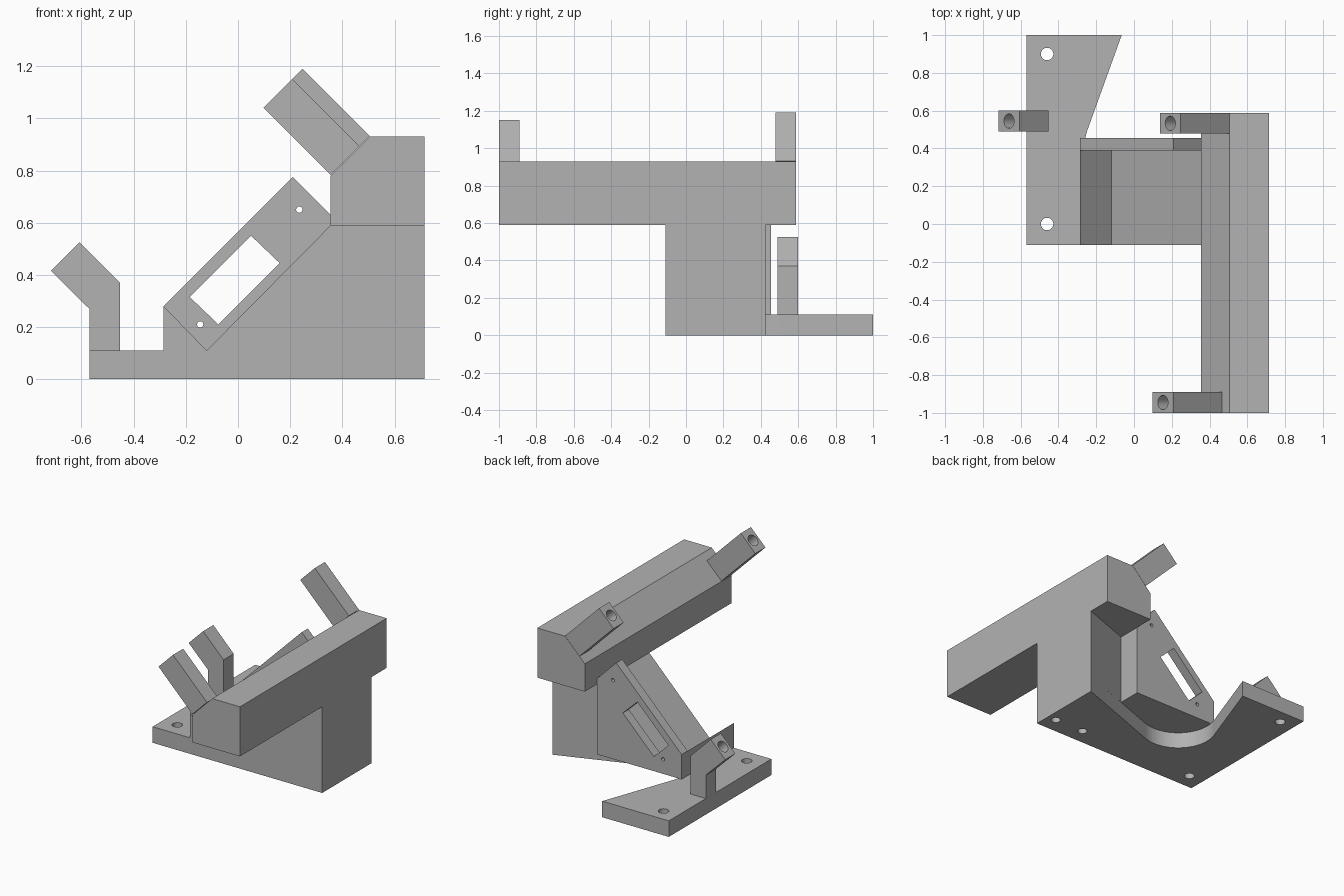
import bpy, bmesh, math
from mathutils import Vector

if "Cube" in bpy.data.objects:
    bpy.data.objects.remove(bpy.data.objects["Cube"], do_unlink=True)

grey = bpy.data.materials.new("plain grey")
grey.use_nodes = True
grey.diffuse_color = (0.45, 0.45, 0.45, 1)
grey.node_tree.nodes["Principled BSDF"].inputs["Base Color"].default_value = (0.45, 0.45, 0.45, 1)


def prism(name, outline, low, high, axis="z"):
    """Extrude an outline: (x, y) along z, or (x, z) along y."""
    bm = bmesh.new()
    place = (lambda a, b: (a, b, low)) if axis == "z" else (lambda a, b: (a, low, b))
    face = bm.faces.new([bm.verts.new(place(a, b)) for a, b in outline])
    moved = bmesh.ops.extrude_face_region(bm, geom=[face])["geom"]
    step = Vector((0, 0, high - low)) if axis == "z" else Vector((0, high - low, 0))
    bmesh.ops.translate(bm, vec=step, verts=[v for v in moved if isinstance(v, bmesh.types.BMVert)])
    bmesh.ops.recalc_face_normals(bm, faces=bm.faces)
    mesh = bpy.data.meshes.new(name)
    bm.to_mesh(mesh)
    bm.free()
    mesh.materials.append(grey)
    obj = bpy.data.objects.new(name, mesh)
    bpy.context.collection.objects.link(obj)
    return obj


def bore(obj, centre, direction, radius, depth):
    """Round hole reaching depth to each side of centre."""
    bpy.ops.mesh.primitive_cylinder_add(vertices=32, radius=radius, depth=2 * depth, location=centre)
    cutter = bpy.context.object
    cutter.name = "hole_cutter"
    cutter.rotation_euler = Vector(direction).to_track_quat("Z", "Y").to_euler()
    cut(obj, cutter)


def cut(obj, cutter):
    cutter.data.materials.clear()
    cutter.data.materials.append(grey)
    mod = obj.modifiers.new("cut", "BOOLEAN")
    mod.operation = "DIFFERENCE"
    mod.solver = "EXACT"
    mod.object = cutter
    bpy.context.view_layer.update()
    bpy.context.view_layer.objects.active = obj
    bpy.ops.object.modifier_apply(modifier=mod.name)
    bpy.data.objects.remove(cutter, do_unlink=True)


L, R, POST = -0.57, 0.715, 0.355      # left side, right side, post's inner side
FRONT, DECK, TOP = -0.11, 0.11, 0.59  # front plane, base top, post top
UP_LEFT = (-1, 0, 1)

# Base plate with a rounded bay between two slanted edges
cx, cy, radius = -0.02, 0.415, 0.241
arc = [(cx + radius * math.cos(math.radians(a)), cy + radius * math.sin(math.radians(a)))
       for a in [290 - 130 * i / 24 for i in range(25)]]
base = prism("base_plate", [(L, FRONT), (R, FRONT), (R, 0.425)] + arc
             + [(-0.065, 1), (L, 1)], 0, DECK)
for y in (0, 0.9):
    bore(base, (-0.46, y, 0), (0, 0, 1), 0.033, 0.3)

# Post under the rail, with its slanted back
post = prism("post", [(POST, FRONT), (R, FRONT), (R, 0.425), (POST, 0.295)], DECK, TOP)
for x in (0.43, 0.65):
    for part in (base, post):
        bore(part, (x, 0, 0), (0, 0, 1), 0.03, 0.3)

# V-shaped cradle
prism("cradle_slope", [(-0.12, DECK), (POST, DECK), (POST, TOP)], FRONT, 0.39, "y")
prism("cradle_lip", [(-0.285, DECK), (-0.12, DECK), (-0.285, 0.28)], FRONT, 0.39, "y")

# Upright panel behind the cradle, with a slot and two screw holes
panel = prism("slotted_panel", [(-0.285, DECK), (POST, DECK), (POST, 0.63), (0.21, 0.775),
                                (-0.285, 0.28)], 0.39, 0.455, "y")
cut(panel, prism("slot_cutter", [(-0.185, 0.315), (0.05, 0.55), (0.16, 0.445), (-0.075, 0.21)],
                 0.3, 0.6, "y"))
for x, z in ((0.235, 0.65), (-0.145, 0.21)):
    bore(panel, (x, 0.42, z), (0, 1, 0), 0.012, 0.1)

# Long rail with a chamfered upper edge
prism("rail", [(POST, TOP), (R, TOP), (R, 0.93), (0.505, 0.93), (POST, 0.78)], -1, 0.588, "y")

# Slanted pegs, each with a blind hole in its end
pegs = [
    ("front_rail_peg", [(0.098, 1.04), (0.208, 1.15), (0.465, 0.893), (POST, 0.783)], -1, -0.89),
    ("back_rail_peg", [(0.137, 1.08), (0.247, 1.19), (0.505, 0.932), (0.395, 0.822)], 0.478, 0.588),
    ("base_peg", [(-0.717, 0.415), (-0.607, 0.525), (-0.453, 0.37), (-0.453, DECK), (L, DECK),
                  (L, 0.27)], 0.49, 0.6),
]
for name, outline, y0, y1 in pegs:
    peg = prism(name, outline, y0, y1, "y")
    (xa, za), (xb, zb) = outline[:2]
    bore(peg, ((xa + xb) / 2, (y0 + y1) / 2, (za + zb) / 2), UP_LEFT, 0.038, 0.15)

# Smooth the curved walls, keep the edges crisp
bpy.ops.object.select_all(action="DESELECT")
for obj in bpy.context.collection.objects:
    if obj.type == "MESH" and grey.name in obj.data.materials:
        obj.select_set(True)
        bpy.context.view_layer.objects.active = obj
bpy.ops.object.shade_smooth_by_angle(angle=math.radians(30))
